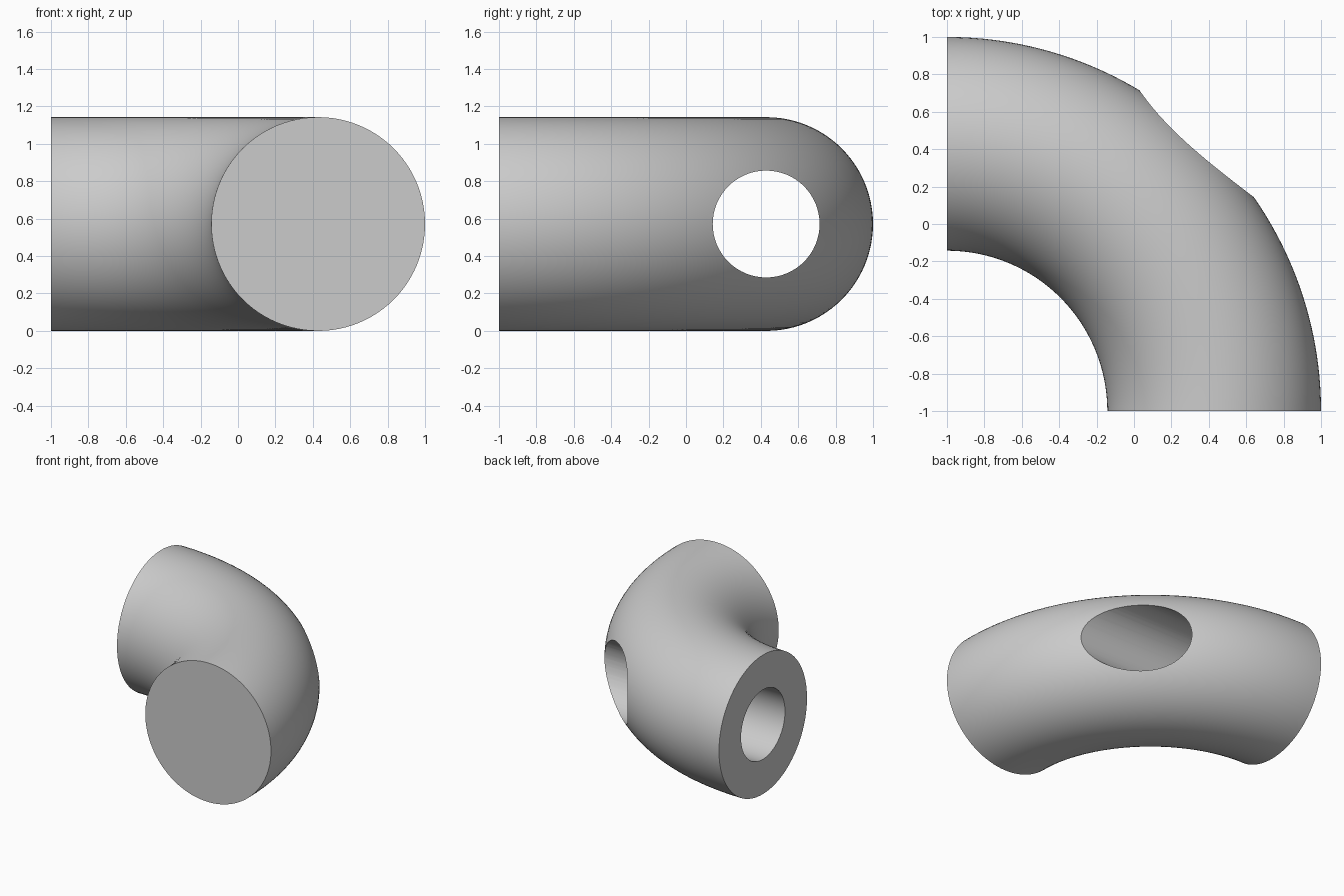
import bpy, bmesh, math
from mathutils import Matrix, Vector

if "Cube" in bpy.data.objects:
    bpy.data.objects.remove(bpy.data.objects["Cube"])

R, r = 1.4286, 0.5714      # bend radius and pipe radius
HOLE = 0.2857              # bore radius
SEG, RING = 64, 96         # steps along the bend and around the pipe

grey = bpy.data.materials.new("light_grey")
grey.diffuse_color = (0.6, 0.6, 0.6, 1)
grey.use_nodes = True
grey.node_tree.nodes["Principled BSDF"].inputs["Base Color"].default_value = grey.diffuse_color


def add_object(name, bm):
    bmesh.ops.recalc_face_normals(bm, faces=bm.faces[:])
    mesh = bpy.data.meshes.new(name)
    bm.to_mesh(mesh)
    bm.free()
    mesh.materials.append(grey)
    obj = bpy.data.objects.new(name, mesh)
    bpy.context.collection.objects.link(obj)
    return obj


# Solid quarter bend: a circle swept 90 degrees about the corner (-1, -1)
bm = bmesh.new()
rings = []
for i in range(SEG + 1):
    a = math.pi / 2 * i / SEG
    ring = []
    for j in range(RING):
        t = 2 * math.pi * j / RING
        d = R + r * math.cos(t)
        ring.append(bm.verts.new((-1 + d * math.cos(a), -1 + d * math.sin(a), r + r * math.sin(t))))
    rings.append(ring)
for p, q in zip(rings, rings[1:]):
    for j in range(RING):
        k = (j + 1) % RING
        bm.faces.new((p[j], p[k], q[k], q[j]))
bm.faces.new(rings[0])
bm.faces.new(rings[-1])
bend = add_object("pipe_bend", bm)

# Straight bore along x, from the left end out through the outer wall
bm = bmesh.new()
place = Matrix.Translation(Vector((0, R - 1, r))) @ Matrix.Rotation(math.pi / 2, 4, 'Y')
bmesh.ops.create_cone(bm, cap_ends=True, segments=64, radius1=HOLE, radius2=HOLE,
                      depth=3, matrix=place)
cutter = add_object("bore_cutter", bm)
cutter.hide_render = True

cut = bend.modifiers.new("bore", 'BOOLEAN')
cut.operation = 'DIFFERENCE'
cut.solver = 'EXACT'
cut.object = cutter

# Apply the cut, drop the cutter and smooth the curved walls
bpy.context.view_layer.objects.active = bend
bend.select_set(True)
bpy.ops.object.modifier_apply(modifier="bore")
bpy.data.objects.remove(cutter)
bpy.ops.object.shade_smooth_by_angle(angle=math.radians(25))
